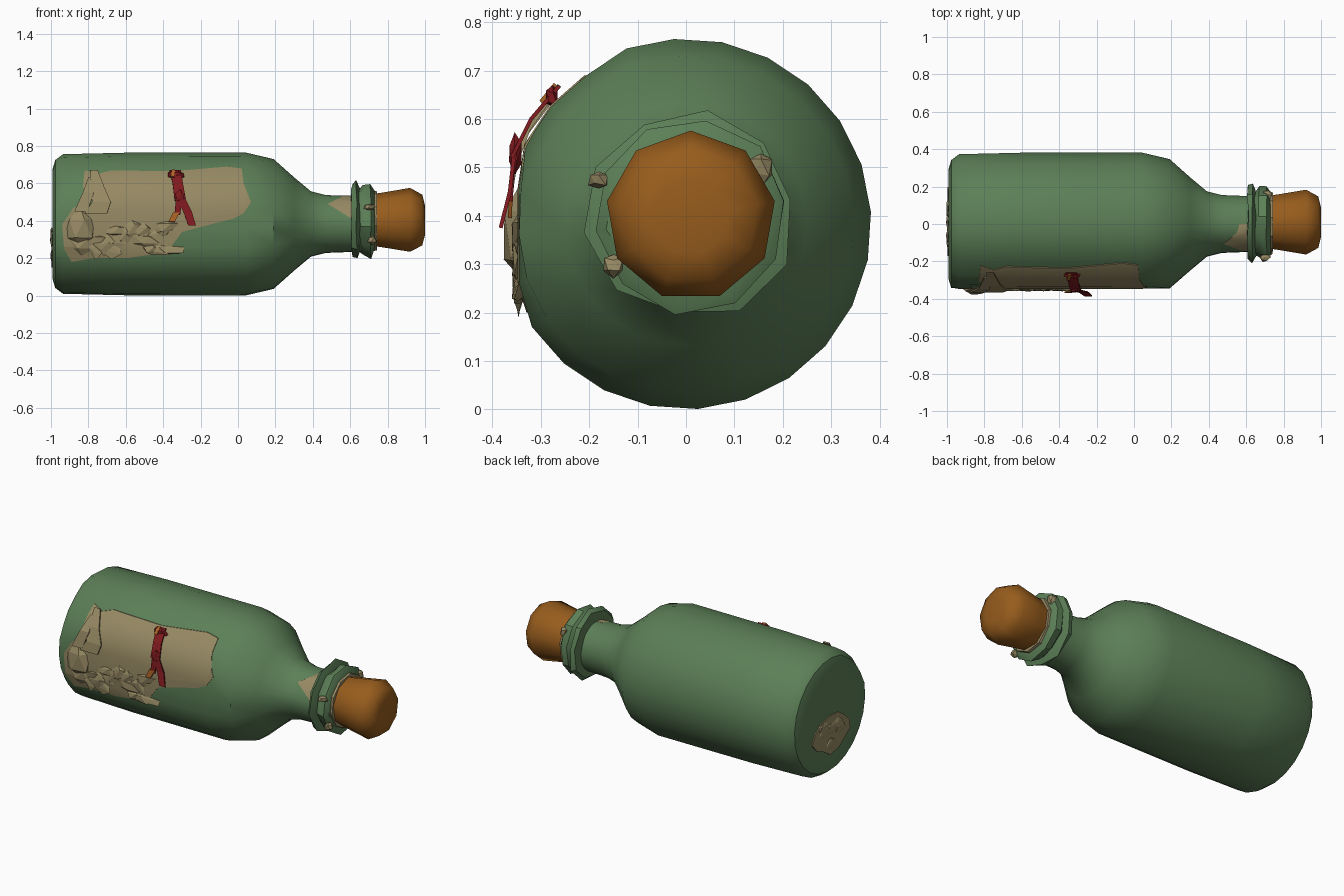
import bpy, bmesh, math, random
from mathutils import Vector

random.seed(4)
AXIS_Z = 0.383
if "Cube" in bpy.data.objects:
    bpy.data.objects.remove(bpy.data.objects["Cube"])


def material(name, colour):
    m = bpy.data.materials.new(name)
    m.use_nodes = True
    m.diffuse_color = (*colour, 1)
    bsdf = next(n for n in m.node_tree.nodes if n.type == 'BSDF_PRINCIPLED')
    bsdf.inputs["Base Color"].default_value = (*colour, 1)
    return m


GREEN = material("bottle green", (0.107, 0.212, 0.095))
PAPER = material("old paper", (0.305, 0.25, 0.125))
CORK = material("cork brown", (0.31, 0.108, 0.012))
RED = material("ribbon red", (0.21, 0.01, 0.013))
ORANGE = material("ribbon orange", (0.42, 0.13, 0.02))


def make_object(name, bm, mat, smooth=None):
    bmesh.ops.recalc_face_normals(bm, faces=bm.faces)
    mesh = bpy.data.meshes.new(name)
    bm.to_mesh(mesh)
    bm.free()
    mesh.materials.append(mat)
    ob = bpy.data.objects.new(name, mesh)
    bpy.context.collection.objects.link(ob)
    if smooth:
        activate(ob)
        bpy.ops.object.shade_smooth_by_angle(angle=math.radians(smooth))
    return ob


def activate(ob):
    bpy.ops.object.select_all(action='DESELECT')
    ob.select_set(True)
    bpy.context.view_layer.objects.active = ob


def revolve(name, profile, sides, mat, centre=(0, AXIS_Z), jitter=0, smooth=35, flat_y=None):
    """Closed solid turned about the x direction from (x, radius) pairs, front optionally flattened."""
    bm = bmesh.new()
    rings = []
    for x, r in profile:
        ring = []
        for i in range(sides):
            a = math.tau * (i + 0.25) / sides
            rr = r + random.uniform(-jitter, jitter)
            if flat_y is not None and math.cos(a) < -0.35 and math.sin(a) > 0.35:
                rr *= 0.965
            y = centre[0] + rr * math.cos(a)
            if flat_y is not None:
                y = max(y, flat_y)
            ring.append(bm.verts.new((x + random.uniform(-jitter, jitter) / 2, y,
                                      centre[1] + rr * math.sin(a))))
        rings.append(ring)
    for a, b in zip(rings, rings[1:]):
        for i in range(sides):
            j = (i + 1) % sides
            bm.faces.new((a[i], a[j], b[j], b[i]))
    bm.faces.new(rings[0])
    bm.faces.new(rings[-1])
    return make_object(name, bm, mat, smooth)


def surface_patch(name, outline, to_point, depth):
    """Paper laid on the glass: outline prism intersected with a slightly larger bottle."""
    bm = bmesh.new()
    base = bm.faces.new([bm.verts.new(to_point(u, v)) for u, v in outline])
    ext = bmesh.ops.extrude_face_region(bm, geom=[base])
    bmesh.ops.translate(bm, vec=depth, verts=[v for v in ext["geom"]
                                              if isinstance(v, bmesh.types.BMVert)])
    ob = make_object(name, bm, PAPER)
    shell = revolve("shell_helper", BOTTLE, 24, PAPER, smooth=None, flat_y=-0.345)
    pivot = Vector((-0.2, 0, AXIS_Z))
    for v in shell.data.vertices:
        v.co = pivot + (v.co - pivot) * 1.008
    mod = ob.modifiers.new("lay_on_glass", 'BOOLEAN')
    mod.operation = 'INTERSECT'
    mod.solver = 'EXACT'
    mod.object = shell
    activate(ob)
    bpy.ops.object.modifier_apply(modifier=mod.name)
    bpy.data.objects.remove(shell)
    bpy.ops.object.shade_smooth_by_angle(angle=math.radians(35))


def crumple(name, centre, size, mat=PAPER, rough=0.3):
    """Angular crumpled lump."""
    bm = bmesh.new()
    bmesh.ops.create_icosphere(bm, subdivisions=1, radius=1)
    for v in bm.verts:
        v.co *= 1 + random.uniform(-rough, rough)
        v.co = Vector(centre) + Vector(c * s for c, s in zip(v.co, size))
    make_object(name, bm, mat)


def strip(name, points, widths, mat):
    """Thin folded band along points, its width lying across x."""
    bm = bmesh.new()
    rows = [[bm.verts.new((x + s * w / 2, y, z)) for s in (-1, 1)]
            for (x, y, z), w in zip(points, widths)]
    for a, b in zip(rows, rows[1:]):
        bm.faces.new((a[0], a[1], b[1], b[0]))
    ob = make_object(name, bm, mat)
    mod = ob.modifiers.new("thickness", 'SOLIDIFY')
    mod.thickness = 0.008
    mod.offset = 0


def glass_y(z):
    return -min(0.345, math.sqrt(0.383 ** 2 - (z - AXIS_Z) ** 2))


# Bottle body and neck
BOTTLE = [(-0.985, 0.1), (-0.993, 0.29), (-0.977, 0.343), (-0.935, 0.374), (-0.6, 0.382),
          (0.04, 0.383), (0.19, 0.348), (0.3, 0.25), (0.39, 0.175), (0.47, 0.155),
          (0.6, 0.15), (0.7, 0.15)]
revolve("bottle", BOTTLE, 24, GREEN, flat_y=-0.345)

# Collar rings round the mouth
revolve("collar_back", [(0.61, 0.14), (0.61, 0.2), (0.635, 0.212), (0.65, 0.17)],
        10, GREEN, (0.01, 0.4), 0.012)
revolve("collar_front", [(0.645, 0.165), (0.67, 0.195), (0.71, 0.198), (0.73, 0.17)],
        10, GREEN, (0.01, 0.4), 0.01)

# Cork and the paper packed round it
revolve("mouth_paper", [(0.71, 0.166), (0.742, 0.16)], 10, PAPER, (0.01, 0.4))
revolve("cork", [(0.72, 0.143), (0.78, 0.152), (0.92, 0.176), (0.985, 0.14), (1.0, 0.08)],
        9, CORK, (0.01, 0.4), smooth=50)
crumple("mouth_scrap_left", (0.715, 0.155, 0.5), (0.025, 0.03, 0.036))
crumple("mouth_scrap_right", (0.7, -0.18, 0.475), (0.035, 0.022, 0.022))
crumple("mouth_scrap_low", (0.72, -0.15, 0.3), (0.025, 0.02, 0.025))

# Paper sheet on the front, neck scrap and base scrap
SHEET = [(-0.82, 0.67), (-0.75, 0.65), (-0.68, 0.67), (-0.35, 0.665), (-0.06, 0.69),
         (0.02, 0.68), (0.03, 0.6), (0.07, 0.5), (0.03, 0.44), (-0.03, 0.41), (-0.15, 0.38),
         (-0.3, 0.34), (-0.38, 0.23), (-0.6, 0.2), (-0.78, 0.2), (-0.89, 0.18),
         (-0.93, 0.25), (-0.94, 0.38), (-0.88, 0.47), (-0.77, 0.49), (-0.83, 0.58)]
surface_patch("paper_sheet", SHEET, lambda u, v: (u, -0.6, v), (0, 0.5, 0))
surface_patch("neck_paper", [(0.48, 0.49), (0.61, 0.56), (0.61, 0.41)],
              lambda u, v: (u, -0.6, v), (0, 0.6, 0))
ragged = []
for i in range(13):
    a, r = math.tau * i / 13, random.uniform(0.8, 1.1)
    ragged.append((0.0 + 0.19 * r * math.cos(a), 0.27 + 0.12 * r * math.sin(a)))
surface_patch("base_paper", ragged, lambda u, v: (-1.1, u, v), (0.2, 0, 0))
for i in range(6):
    crumple("base_scrap", (-0.994, random.uniform(-0.12, 0.12), random.uniform(0.2, 0.34)),
            (0.01, 0.05, 0.035))

# Crumpled corner and curled edge of the sheet
crumple("crumpled_corner", (-0.845, -0.335, 0.36), (0.085, 0.048, 0.11), rough=0.15)
crumple("crumpled_corner_low", (-0.83, -0.325, 0.275), (0.1, 0.045, 0.06), rough=0.2)
strip("curled_edge", [(-0.77, -0.262, 0.67), (-0.75, -0.325, 0.58), (-0.73, -0.355, 0.5),
                      (-0.76, -0.362, 0.44)], (0.04, 0.07, 0.1, 0.12), PAPER)
strip("curled_fold", [(-0.79, -0.285, 0.63), (-0.8, -0.345, 0.55), (-0.84, -0.362, 0.45)],
      (0.02, 0.06, 0.07), PAPER)
for i in range(20):
    x, z = -0.76 + 0.021 * i, random.uniform(0.24, 0.37)
    crumple("paper_scrap", (x, glass_y(z) - 0.001, z),
            (random.uniform(0.04, 0.075), 0.012, random.uniform(0.025, 0.05)), rough=0.45)

# Ribbon with a knot and two tails
strip("ribbon_band", [(-0.335, -0.262, 0.668), (-0.322, -0.32, 0.6), (-0.31, -0.36, 0.52)],
      (0.06, 0.055, 0.06), RED)
crumple("ribbon_knot_top", (-0.33, -0.275, 0.645), (0.05, 0.014, 0.025), RED)
crumple("ribbon_knot", (-0.31, -0.354, 0.53), (0.033, 0.014, 0.04), RED)
strip("ribbon_tail_left", [(-0.305, -0.356, 0.52), (-0.27, -0.364, 0.45), (-0.245, -0.383, 0.375)],
      (0.045, 0.045, 0.04), RED)
strip("ribbon_tail_right", [(-0.315, -0.358, 0.51), (-0.325, -0.362, 0.43)], (0.035, 0.03), RED)
strip("ribbon_tail_tip", [(-0.33, -0.362, 0.445), (-0.355, -0.364, 0.395)], (0.035, 0.035), ORANGE)
strip("ribbon_fray", [(-0.345, -0.27, 0.672), (-0.35, -0.3, 0.635)], (0.016, 0.02), ORANGE)
